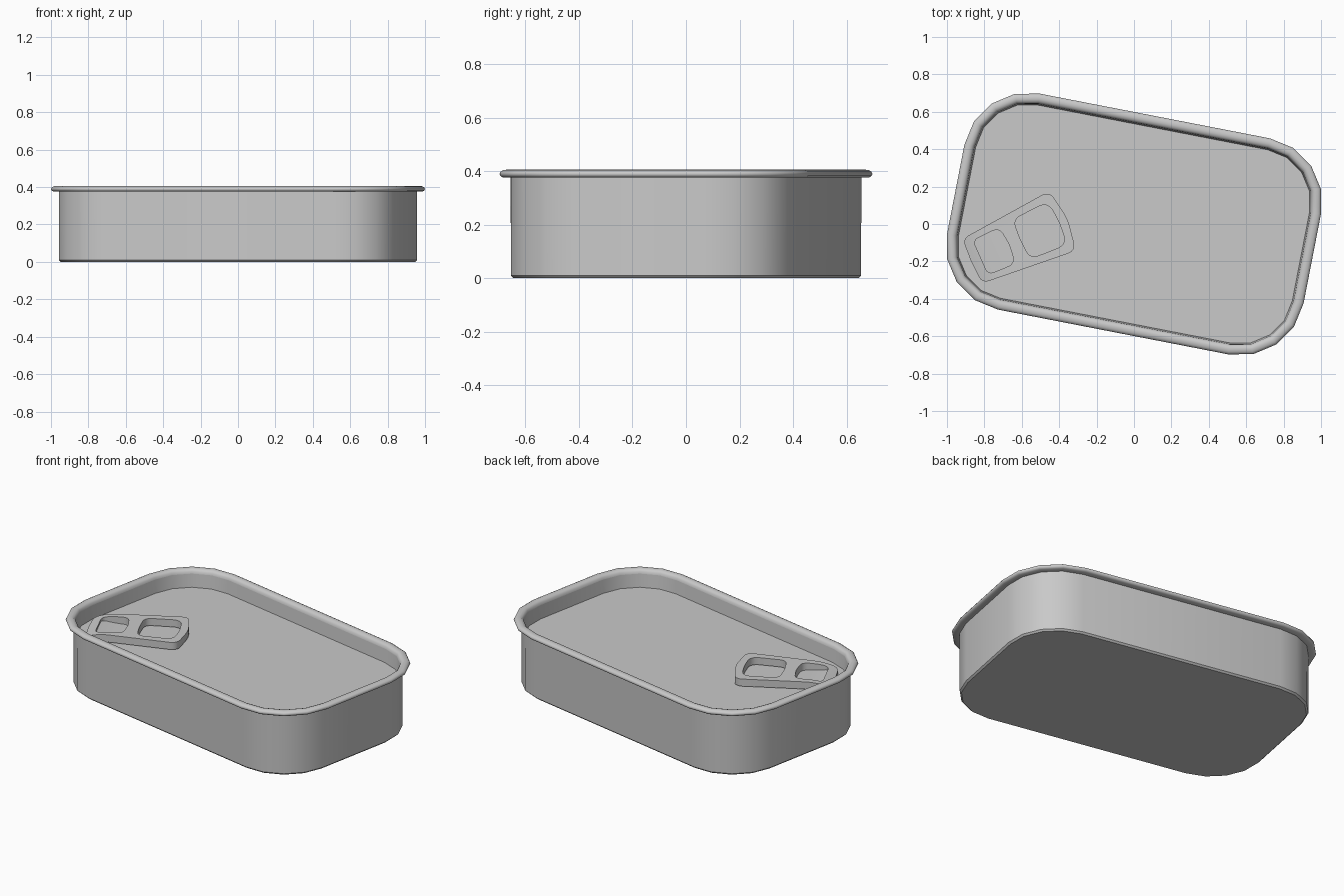
import bpy, bmesh, math
from mathutils import Vector, Matrix

cube = bpy.data.objects.get("Cube")
if cube:
    bpy.data.objects.remove(cube, do_unlink=True)

GREY = 0.585
metal = bpy.data.materials.new("plain_grey_metal")
metal.use_nodes = True
metal.diffuse_color = (GREY, GREY, GREY, 1)
metal.node_tree.nodes["Principled BSDF"].inputs["Base Color"].default_value = (GREY, GREY, GREY, 1)

CAN_TURN = Matrix.Rotation(math.radians(-11), 4, 'Z')
TAB_PLACE = Matrix.Translation((-0.61, -0.085, 0)) @ Matrix.Rotation(math.radians(24), 4, 'Z')
LID_Z = 0.30


def rounded(corners, radii, steps=4):
    """Counter-clockwise polygon with circular fillets at its corners."""
    pts, n = [], len(corners)
    for i, (corner, r) in enumerate(zip(corners, radii)):
        c = Vector((*corner, 0))
        to_prev = (Vector((*corners[i - 1], 0)) - c).normalized()
        to_next = (Vector((*corners[(i + 1) % n], 0)) - c).normalized()
        half = to_prev.angle(to_next) / 2
        centre = c + (to_prev + to_next).normalized() * (r / math.sin(half))
        reach = r / math.tan(half)
        a = (c + to_prev * reach - centre).normalized()
        b = (c + to_next * reach - centre).normalized()
        pts += [centre + a.slerp(b, k / steps).normalized() * r for k in range(steps + 1)]
    return pts


def can_ring(inset):
    x, y, r = 0.971 - inset, 0.588 - inset, 0.345 - inset
    return rounded([(x, -y), (x, y), (-x, y), (-x, -y)], [r] * 4)


def finish(name, bm, matrix, angle=35):
    bmesh.ops.recalc_face_normals(bm, faces=bm.faces)
    mesh = bpy.data.meshes.new(name)
    bm.to_mesh(mesh)
    bm.free()
    mesh.materials.append(metal)
    obj = bpy.data.objects.new(name, mesh)
    bpy.context.collection.objects.link(obj)
    obj.matrix_world = matrix
    bpy.ops.object.select_all(action='DESELECT')
    obj.select_set(True)
    bpy.context.view_layer.objects.active = obj
    bpy.ops.object.shade_smooth_by_angle(angle=math.radians(angle))


def loft(name, profile, cap_start=False, cap_end=False, angle=35):
    """Sweep an (inset, height) profile around the can outline."""
    bm = bmesh.new()
    rings = [[bm.verts.new((p.x, p.y, z)) for p in can_ring(inset)] for inset, z in profile]
    for low, high in zip(rings, rings[1:]):
        for i in range(len(low)):
            bm.faces.new((low[i - 1], low[i], high[i], high[i - 1]))
    if cap_start:
        bm.faces.new(rings[0])
    if cap_end:
        bm.faces.new(rings[-1])
    finish(name, bm, CAN_TURN, angle)


# Can: outer wall with base, rolled rim, sunken lid
loft("can_wall", [(0.053, 0), (0.043, 0.01), (0.042, 0.385)], cap_start=True)
loft("rolled_rim", [(0.042, 0.376), (0.012, 0.376), (0.003, 0.382), (0, 0.39), (0.004, 0.398),
                    (0.014, 0.404), (0.03, 0.406), (0.043, 0.402), (0.052, 0.393), (0.055, 0.38)],
     angle=50)
loft("sunken_lid", [(0.055, 0.38), (0.062, LID_Z)], cap_end=True)


# Pull tab: flat plate with two openings, narrow end bent down
def bend(p):
    t = max(0, (-0.14 - p) / 0.15)
    return -0.03 * t * t


outline = rounded([(-0.285, 0), (-0.278, -0.13), (0.25, -0.175), (0.28, 0), (0.25, 0.175), (-0.278, 0.13)],
                  [0.3, 0.04, 0.045, 0.3, 0.045, 0.04])
finger_hole = rounded([(0.01, -0.115), (0.22, -0.125), (0.23, 0), (0.22, 0.125), (0.01, 0.115), (0.003, 0)],
                      [0.045, 0.05, 0.3, 0.05, 0.045, 0.3])
tongue_hole = rounded([(-0.23, -0.1), (-0.075, -0.105), (-0.062, 0), (-0.075, 0.105), (-0.23, 0.1)],
                      [0.03, 0.04, 0.2, 0.04, 0.03])

curve = bpy.data.curves.new("tab_profile", 'CURVE')
curve.dimensions = '2D'
curve.fill_mode = 'BOTH'
curve.extrude = 0.022
for loop in (outline, finger_hole, tongue_hole):
    spline = curve.splines.new('POLY')
    spline.points.add(len(loop) - 1)
    for point, p in zip(spline.points, loop):
        point.co = (p.x, p.y, 0, 1)
    spline.use_cyclic_u = True
helper = bpy.data.objects.new("tab_profile", curve)
bpy.context.collection.objects.link(helper)
bpy.context.view_layer.update()
flat = bpy.data.meshes.new_from_object(helper.evaluated_get(bpy.context.evaluated_depsgraph_get()))
bpy.data.objects.remove(helper, do_unlink=True)

bm = bmesh.new()
bm.from_mesh(flat)
bpy.data.meshes.remove(flat)
bmesh.ops.remove_doubles(bm, verts=bm.verts, dist=0.0005)
for k in range(6):
    bmesh.ops.bisect_plane(bm, geom=bm.verts[:] + bm.edges[:] + bm.faces[:],
                           plane_co=(-0.14 - 0.024 * k, 0, 0), plane_no=(1, 0, 0))
for v in bm.verts:
    top = v.co.z > 0
    v.co.z += 0.328 + bend(v.co.x)
    if not top:
        v.co.z = max(v.co.z, LID_Z + 0.002)
finish("pull_tab", bm, TAB_PLACE)

# Tongue: scooped plate sloping from the narrow end down to the lid
bm = bmesh.new()
rows = []
for k in range(9):
    t = k / 8
    p = -0.245 + 0.18 * t
    z = LID_Z + 0.006 + 0.022 * (1 - t) ** 2
    rows.append([bm.verts.new((p, q, z)) for q in (-0.108, 0.108)])
for a, b in zip(rows, rows[1:]):
    bm.faces.new((a[0], b[0], b[1], a[1]))
finish("tab_tongue", bm, TAB_PLACE)
